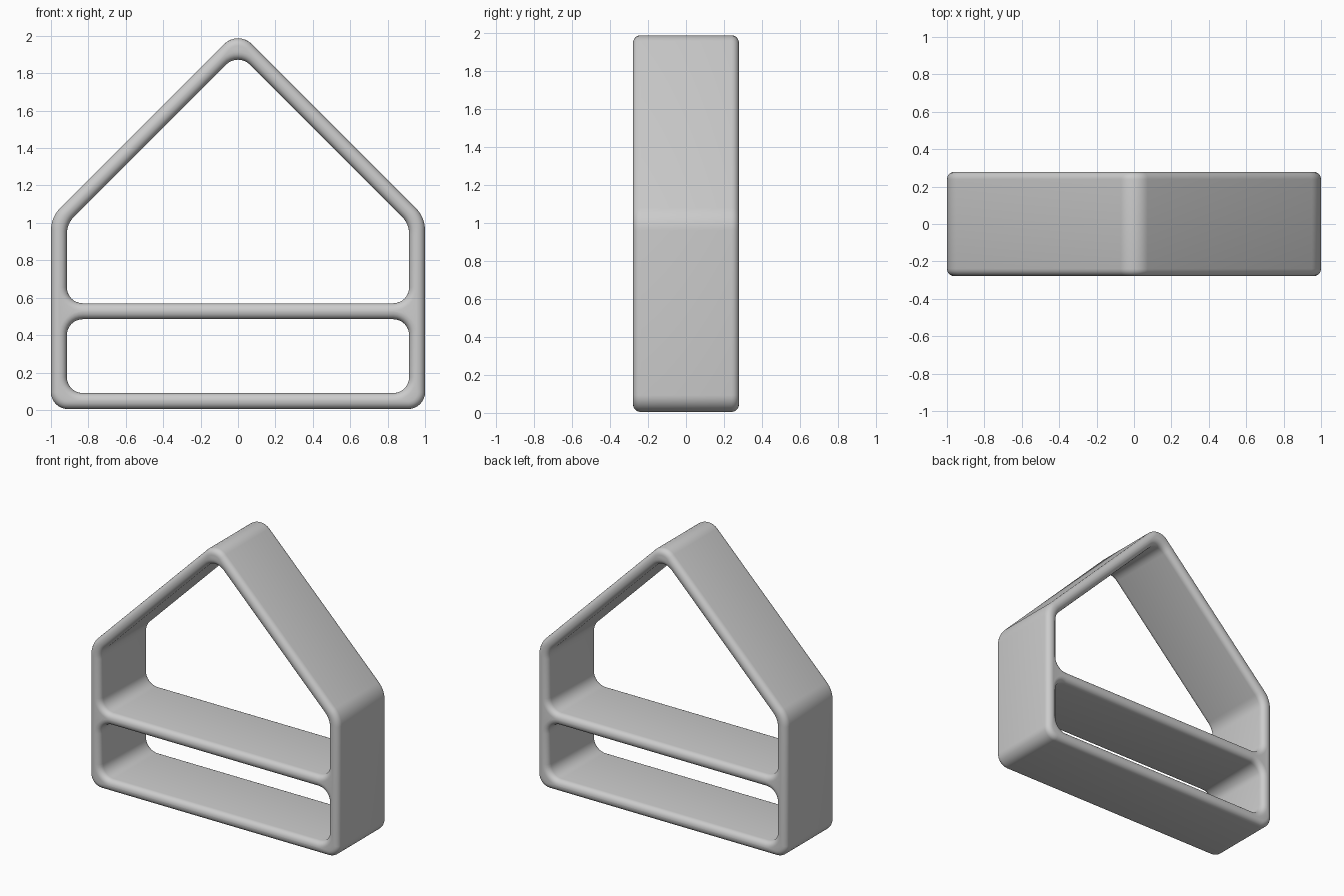
import bpy
from math import pi, sqrt
from mathutils import Vector

cube = bpy.data.objects.get("Cube")
if cube:
    bpy.data.objects.remove(cube, do_unlink=True)

WALL = 0.085      # board thickness
ROUND = 0.04      # edge rounding on the open faces
HALF_DEPTH = 0.279
BASE, APEX = 0.005, 2.03

grey = bpy.data.materials.new("light_grey")
grey.use_nodes = True
colour = (0.6, 0.6, 0.6, 1)
grey.diffuse_color = colour
grey.node_tree.nodes["Principled BSDF"].inputs["Base Color"].default_value = colour


def rounded(corners, steps=8):
    """Round each (x, z, radius) corner of a convex outline with a true arc."""
    points = []
    for i, (x, z, radius) in enumerate(corners):
        p = Vector((x, z))
        a = (Vector(corners[i - 1][:2]) - p).normalized()
        b = (Vector(corners[(i + 1) % len(corners)][:2]) - p).normalized()
        reach = radius / sqrt((1 - a.dot(b)) / (1 + a.dot(b)))
        centre = p + (a + b).normalized() * sqrt(radius ** 2 + reach ** 2)
        start = (p + a * reach - centre).normalized()
        end = (p + b * reach - centre).normalized()
        for k in range(steps + 1):
            points.append(centre + start.slerp(end, k / steps) * radius)
    return points


def house(half_width, bottom, apex, foot_r, eave_r, apex_r):
    """Gabled outline with a 45 degree roof."""
    eave = apex - half_width
    return rounded([(-half_width, bottom, foot_r), (half_width, bottom, foot_r),
                    (half_width, eave, eave_r), (0, apex, apex_r),
                    (-half_width, eave, eave_r)])


def box(half_width, bottom, top, r):
    """Rounded rectangular outline."""
    return rounded([(-half_width, bottom, r), (half_width, bottom, r),
                    (half_width, top, r), (-half_width, top, r)])


# Outlines sit back from the final surfaces by the edge rounding
inner = 1 - WALL + ROUND
lean = sqrt(2)
outlines = [
    house(1 - ROUND, BASE + ROUND, APEX - ROUND * lean, 0.05, 0.13, 0.065),
    house(inner, 0.57 - ROUND, APEX - (WALL - ROUND) * lean, 0.125, 0.17, 0.13),
    box(inner, BASE + WALL - ROUND, 0.485 + ROUND, 0.125),
]

# Frame with shelf: filled profile, extruded and rounded
curve = bpy.data.curves.new("house_frame_profile", "CURVE")
curve.dimensions = "2D"
curve.fill_mode = "BOTH"
curve.extrude = HALF_DEPTH - ROUND
curve.bevel_depth = ROUND
curve.bevel_resolution = 4
for outline in outlines:
    spline = curve.splines.new("POLY")
    spline.points.add(len(outline) - 1)
    for point, (x, z) in zip(spline.points, outline):
        point.co = (x, z, 0, 1)
    spline.use_cyclic_u = True
curve.materials.append(grey)

frame = bpy.data.objects.new("house_frame_with_shelf", curve)
frame.rotation_euler.x = pi / 2
bpy.context.collection.objects.link(frame)
bpy.ops.object.select_all(action="DESELECT")
frame.select_set(True)
bpy.context.view_layer.objects.active = frame
bpy.ops.object.convert(target="MESH")

# Join the caps to the rounded rim and shade smoothly
weld = frame.modifiers.new("weld", "WELD")
weld.merge_threshold = 0.0005
bpy.ops.object.modifier_apply(modifier=weld.name)
bpy.ops.object.shade_smooth_by_angle(angle=pi / 5)
